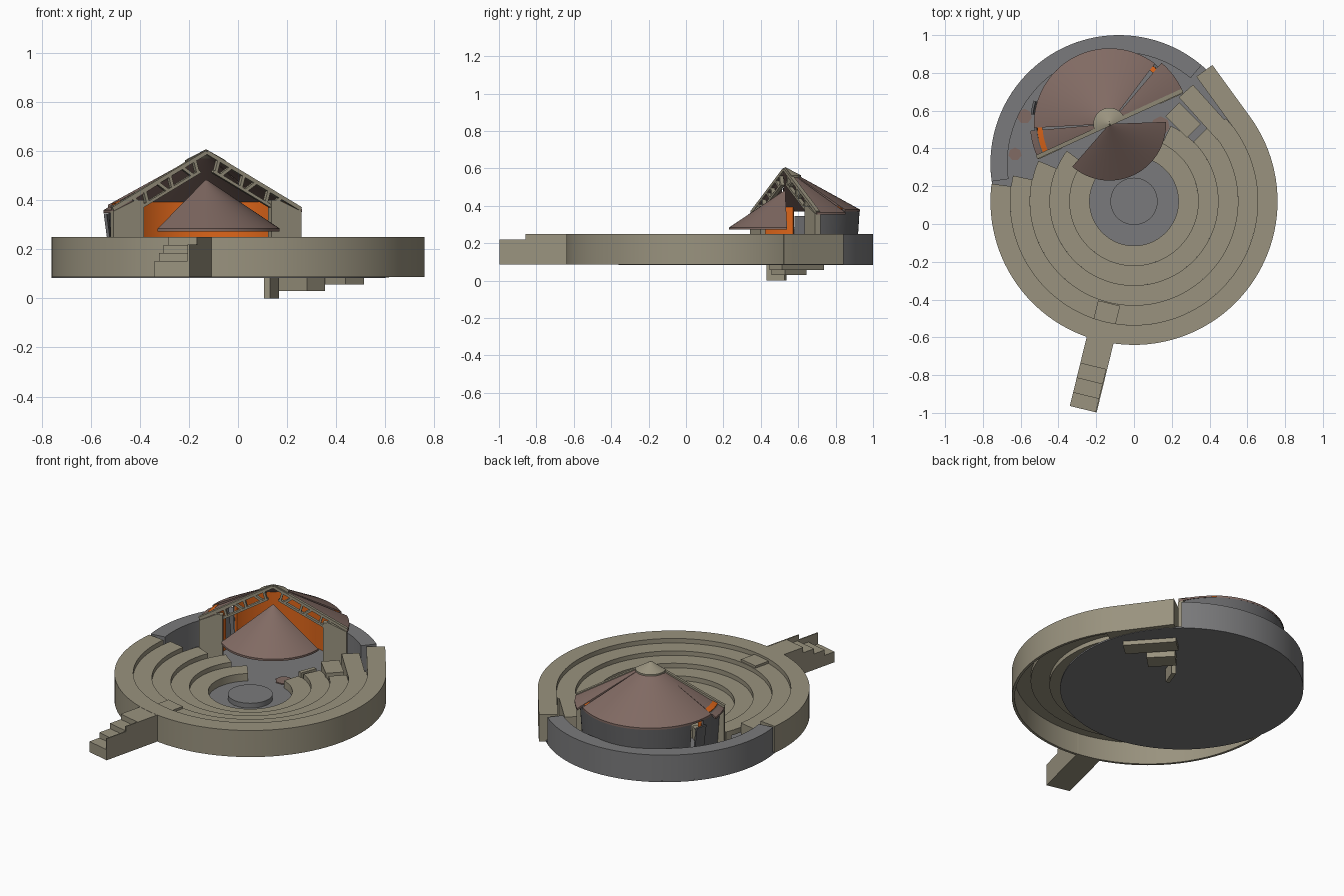
import bpy, bmesh, math
from mathutils import Vector

if "Cube" in bpy.data.objects:
    bpy.data.objects.remove(bpy.data.objects["Cube"])

def material(name, rgb):
    m = bpy.data.materials.new(name)
    m.diffuse_color = (*rgb, 1)
    m.use_nodes = True
    m.node_tree.nodes["Principled BSDF"].inputs["Base Color"].default_value = m.diffuse_color
    return m

TAN = material("tan stone", (0.32, 0.29, 0.21))
GREY = material("grey concrete", (0.195, 0.195, 0.2))
DARK = material("dark grey wall", (0.13, 0.13, 0.135))
BROWN = material("brown roof", (0.22, 0.145, 0.125))
ORANGE = material("orange interior", (0.72, 0.13, 0.01))

ARENA = (0.0, 0.12)
COURT = (-0.08, 0.32)
HUT = (-0.13, 0.53)

def finish(name, bm, mat):
    bmesh.ops.remove_doubles(bm, verts=bm.verts, dist=1e-5)
    bmesh.ops.recalc_face_normals(bm, faces=bm.faces)
    me = bpy.data.meshes.new(name)
    bm.to_mesh(me)
    bm.free()
    me.materials.append(mat)
    ob = bpy.data.objects.new(name, me)
    bpy.context.collection.objects.link(ob)
    return ob

def sweep(name, profile, a0, a1, centre, mat):
    """Turn a closed (radius, z) profile from angle a0 to a1 in degrees."""
    bm = bmesh.new()
    full = a1 - a0 >= 360
    n = max(2, round((a1 - a0) / 3))
    rows = []
    for i in range(n if full else n + 1):
        a = math.radians(a0 + (a1 - a0) * i / n)
        rows.append([bm.verts.new((centre[0] + r * math.cos(a), centre[1] + r * math.sin(a), z))
                     for r, z in profile])
    m = len(profile)
    for i in range(n):
        A, B = rows[i], rows[(i + 1) % len(rows)]
        for j in range(m):
            k = (j + 1) % m
            bm.faces.new((A[j], B[j], B[k], A[k]))
    if not full:
        bm.faces.new(rows[0])
        bm.faces.new(rows[-1])
    return finish(name, bm, mat)

def band(name, r0, r1, z0, z1, a0, a1, centre, mat):
    return sweep(name, [(r0, z0), (r1, z0), (r1, z1), (r0, z1)], a0, a1, centre, mat)

def disc(name, r, z0, z1, centre, mat, sides=96):
    bm = bmesh.new()
    bmesh.ops.create_cone(bm, cap_ends=True, segments=sides, radius1=r, radius2=r, depth=z1 - z0)
    bmesh.ops.translate(bm, verts=bm.verts, vec=(*centre, (z0 + z1) / 2))
    return finish(name, bm, mat)

def slab(name, pts, origin, angle, t0, t1, mat):
    """Extrude a polygon of (distance along angle, z) sideways from t0 to t1."""
    a = math.radians(angle)
    d, s = Vector((math.cos(a), math.sin(a), 0)), Vector((-math.sin(a), math.cos(a), 0))
    o = Vector((*origin, 0))
    bm = bmesh.new()
    L, R = [[bm.verts.new(o + d * u + s * t + Vector((0, 0, z))) for u, z in pts] for t in (t0, t1)]
    bm.faces.new(L)
    bm.faces.new(R)
    for i in range(len(pts)):
        j = (i + 1) % len(pts)
        bm.faces.new((L[i], L[j], R[j], R[i]))
    return finish(name, bm, mat)

def box(name, u0, u1, z0, z1, origin, angle, t0, t1, mat):
    return slab(name, [(u0, z0), (u1, z0), (u1, z1), (u0, z1)], origin, angle, t0, t1, mat)

# Court floor, round stage and grey retaining wall
disc("court_floor", 0.68, 0.083, 0.092, COURT, GREY)
disc("stage", 0.125, 0.09, 0.122, ARENA, GREY, 64)
band("court_wall", 0.59, 0.68, 0.084, 0.25, 50, 188, COURT, GREY)

# Tiered seating: stepped shell rings with solid ends
tops = [0.25, 0.222, 0.195, 0.167, 0.138]
right = [36, 42, 45, 64, 72]
left = [173, 168, 157, 143, 128]
for i in range(5):
    r1 = 0.76 - 0.105 * i
    r0 = r1 - 0.105
    a0, a1 = right[i] - 360, left[i] - 360
    # seating sweeps clockwise from the right end round the front to the left end
    lo, hi = a1, right[i]
    bottom = 0.088 if i == 4 else tops[i] - 0.031
    band("seat_tier_%d" % i, r0, r1, bottom, tops[i], lo, hi, ARENA, TAN)
    for s, (p, q) in enumerate([(lo, lo + 4), (hi - 4, hi)]):
        band("tier_end_%d_%d" % (i, s), r0, r1, 0.086, tops[i], p, q, ARENA, TAN)
band("arena_outer_wall", 0.745, 0.76, 0.086, 0.25, -187, 36, ARENA, TAN)

# Straight stepped blocks at the right-hand end of the tiers
box("end_block_0", 0.655, 0.76, 0.085, 0.25, ARENA, 36, 0.0, 0.34, TAN)
box("end_block_1", 0.545, 0.645, 0.057, 0.222, ARENA, 42, -0.05, 0.25, TAN)
box("end_block_2", 0.436, 0.54, 0.03, 0.195, ARENA, 45, 0.04, 0.20, TAN)
box("end_block_3", 0.335, 0.44, 0.0, 0.167, ARENA, 69, -0.01, 0.015, TAN)

# Entrance stair with a side parapet
SA = 256.25
for i, (u1, z) in enumerate([(1.133, 0.151), (1.06, 0.184), (0.98, 0.216), (0.9, 0.249)]):
    box("entrance_step_%d" % i, 0.75, u1, 0.086, z, ARENA, SA, -0.0725, 0.0725, TAN)
slab("stair_parapet", [(0.74, 0.086), (1.133, 0.086), (1.133, 0.219), (0.99, 0.219),
                       (0.99, 0.25), (0.74, 0.25)], ARENA, SA, 0.0665, 0.0735, TAN)
box("inner_step", 0.555, 0.66, 0.2, 0.236, ARENA, SA, -0.06, 0.06, TAN)

# Hut wall: grey outside, orange lining, with a doorway and a leaning panel
for i, (a, b) in enumerate([(26, 160), (173, 203)]):
    sweep("hut_wall_%d" % i, [(0.368, 0.09), (0.38, 0.09), (0.398, 0.37), (0.384, 0.38)],
          a, b, HUT, DARK)
    sweep("hut_lining_%d" % i, [(0.355, 0.09), (0.367, 0.09), (0.383, 0.385), (0.355, 0.398)],
          a, b, HUT, ORANGE)
sweep("leaning_panel", [(0.375, 0.10), (0.387, 0.10), (0.42, 0.345), (0.408, 0.345)],
      163, 173, HUT, DARK)

# Broken conical roof in three panels
def roof(name, r, a, b, apex, slope, mat, rin=0.012, t=0.012):
    z = lambda q: apex - slope * q
    sweep(name, [(rin, z(rin) - t), (r, z(r) - t), (r, z(r)), (rin, z(rin))], a, b, HUT, mat)

roof("roof_main", 0.40, 53, 183, 0.600, 0.55, BROWN)
roof("roof_right", 0.425, 23.5, 49.5, 0.598, 0.55, BROWN)
roof("roof_left", 0.42, 185, 206, 0.598, 0.57, BROWN)
roof("roof_cap", 0.085, 23, 207, 0.607, 0.52, TAN, 0.001, 0.02)

# Fallen front half of the roof
roof("front_canopy", 0.30, 229, 362, 0.485, 0.67, BROWN, 0.004)

# Open front: end walls and ladder-like trusses along the cut edge
def beam(name, p, q, w, angle):
    p, q = Vector(p), Vector(q)
    d = (q - p).normalized() * w / 2
    n = Vector((-d.y, d.x))
    slab(name, [tuple(v) for v in (p - n, q - n, q + n, p + n)], HUT, angle, -0.011, 0.011, TAN)

def rail(u, drop):
    return (u, 0.595 - 0.55 * u - drop)

for side, ang in (("right", 24.5), ("left", 204.5)):
    slab("end_wall_" + side, [(0.285, 0.09), (0.42, 0.09), (0.42, 0.355), (0.285, 0.43)][:3]
         + [(0.32, 0.40), (0.285, 0.40)], HUT, ang, -0.015, 0.015, TAN)
    beam("top_rail_" + side, rail(0, 0), rail(0.42, 0), 0.016, ang)
    beam("low_rail_" + side, rail(0.03, 0.062), rail(0.32, 0.062), 0.012, ang)
    for i in range(6):
        u = 0.035 + 0.056 * i
        lean = 0.03 if i % 2 else -0.005
        beam("truss_rung_%s_%d" % (side, i), rail(u + 0.02, 0), rail(u - lean, 0.062), 0.013, ang)

# Fallen roof scraps on the floor
for i, (x, y, r) in enumerate([(-0.58, 0.57, 0.04), (-0.63, 0.37, 0.035),
                               (0.14, 0.52, 0.05), (0.02, 0.42, 0.05)]):
    disc("roof_scrap_%d" % i, r, 0.09, 0.098, (x, y), BROWN, 7)

# Smooth curved surfaces, keep edges sharp
bpy.ops.object.select_all(action='SELECT')
bpy.context.view_layer.objects.active = bpy.context.collection.objects[0]
bpy.ops.object.shade_smooth_by_angle(angle=math.radians(25))
